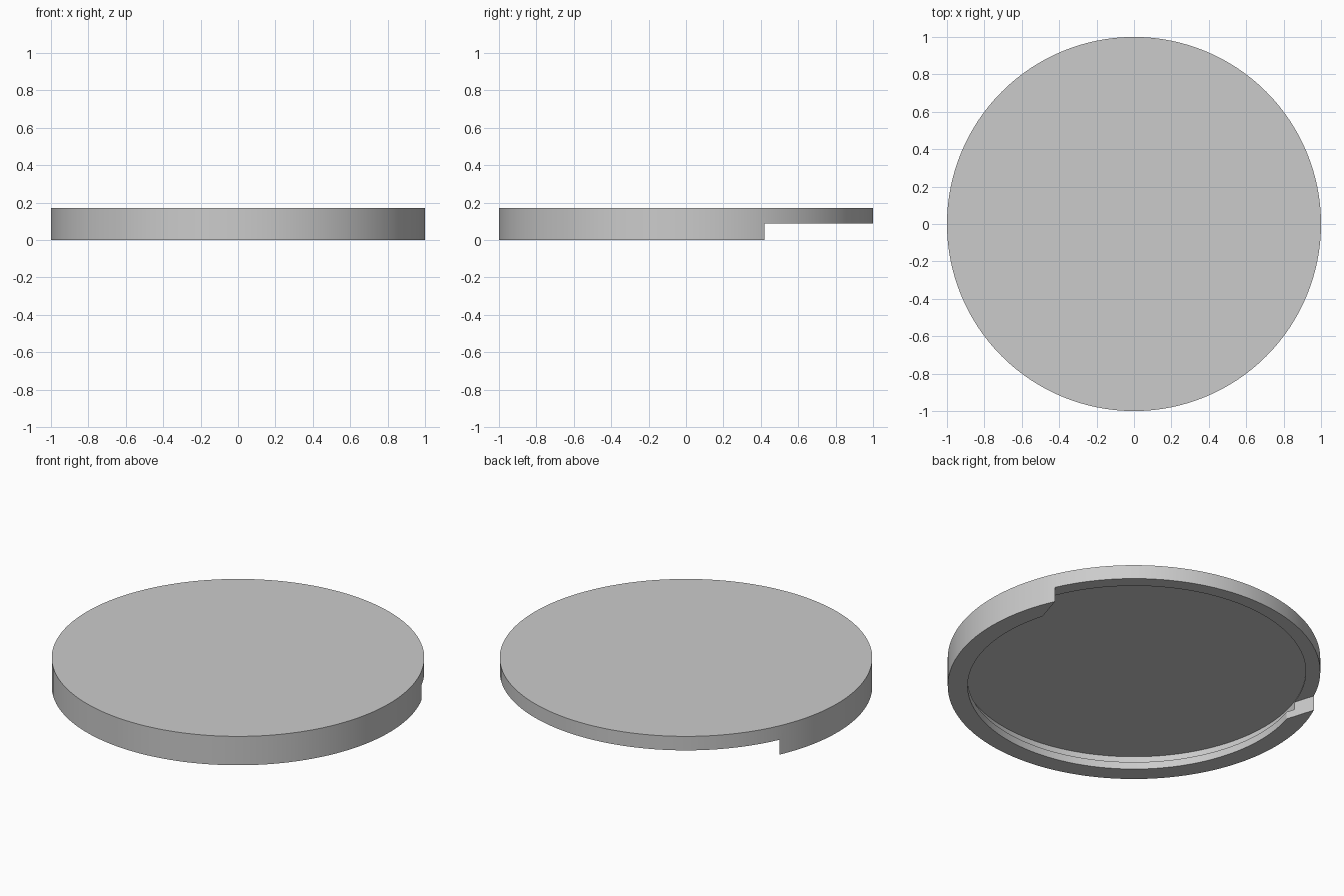
import bpy
import bmesh
import math

old = bpy.data.objects.get("Cube")
if old:
    bpy.data.objects.remove(old, do_unlink=True)

HEIGHT = 0.171
LIP_RADIUS, RECESS_RADIUS = 0.893, 0.922
LIP_TOP, CEILING, OPENING_TOP = 0.043, 0.093, 0.088


def make_object(name, bm):
    bmesh.ops.recalc_face_normals(bm, faces=bm.faces)
    mesh = bpy.data.meshes.new(name)
    bm.to_mesh(mesh)
    bm.free()
    obj = bpy.data.objects.new(name, mesh)
    bpy.context.collection.objects.link(obj)
    return obj


# Grey plastic
grey = bpy.data.materials.new("grey")
grey.use_nodes = True
colour = (0.6, 0.6, 0.6, 1)
grey.diffuse_color = colour
grey.node_tree.nodes["Principled BSDF"].inputs["Base Color"].default_value = colour

# Lid: turned profile with an inward lip under the rim
profile = [(0, HEIGHT), (1, HEIGHT), (1, 0), (LIP_RADIUS, 0),
           (LIP_RADIUS, LIP_TOP), (RECESS_RADIUS, LIP_TOP),
           (RECESS_RADIUS, CEILING), (0, CEILING)]
bm = bmesh.new()
verts = [bm.verts.new((r, 0, z)) for r, z in profile]
edges = [bm.edges.new(pair) for pair in zip(verts, verts[1:])]
bmesh.ops.spin(bm, geom=verts + edges, cent=(0, 0, 0), axis=(0, 0, 1),
               angle=math.tau, steps=128, use_duplicate=False)
bmesh.ops.remove_doubles(bm, verts=bm.verts, dist=0.0001)
lid = make_object("lid", bm)
lid.data.materials.append(grey)

# Flared cutter that opens the rim at the back
bm = bmesh.new()
outline = [(-0.807, 0.1), (0.807, 0.1), (1.15, 1.2), (-1.15, 1.2)]
base = bm.faces.new([bm.verts.new((x, y, -0.1)) for x, y in outline])
top = bmesh.ops.extrude_face_region(bm, geom=[base])["geom"]
for v in top:
    if isinstance(v, bmesh.types.BMVert):
        v.co.z = OPENING_TOP
cutter = make_object("rim_opening_cutter", bm)
cutter.hide_render = True

cut = lid.modifiers.new("rim_opening", "BOOLEAN")
cut.operation = "DIFFERENCE"
cut.solver = "EXACT"
cut.object = cutter

# Bake the opening, then smooth the round walls
bpy.ops.object.select_all(action="DESELECT")
lid.select_set(True)
bpy.context.view_layer.objects.active = lid
bpy.ops.object.modifier_apply(modifier=cut.name)
bpy.data.objects.remove(cutter, do_unlink=True)
bpy.ops.object.shade_smooth_by_angle(angle=math.radians(30))
